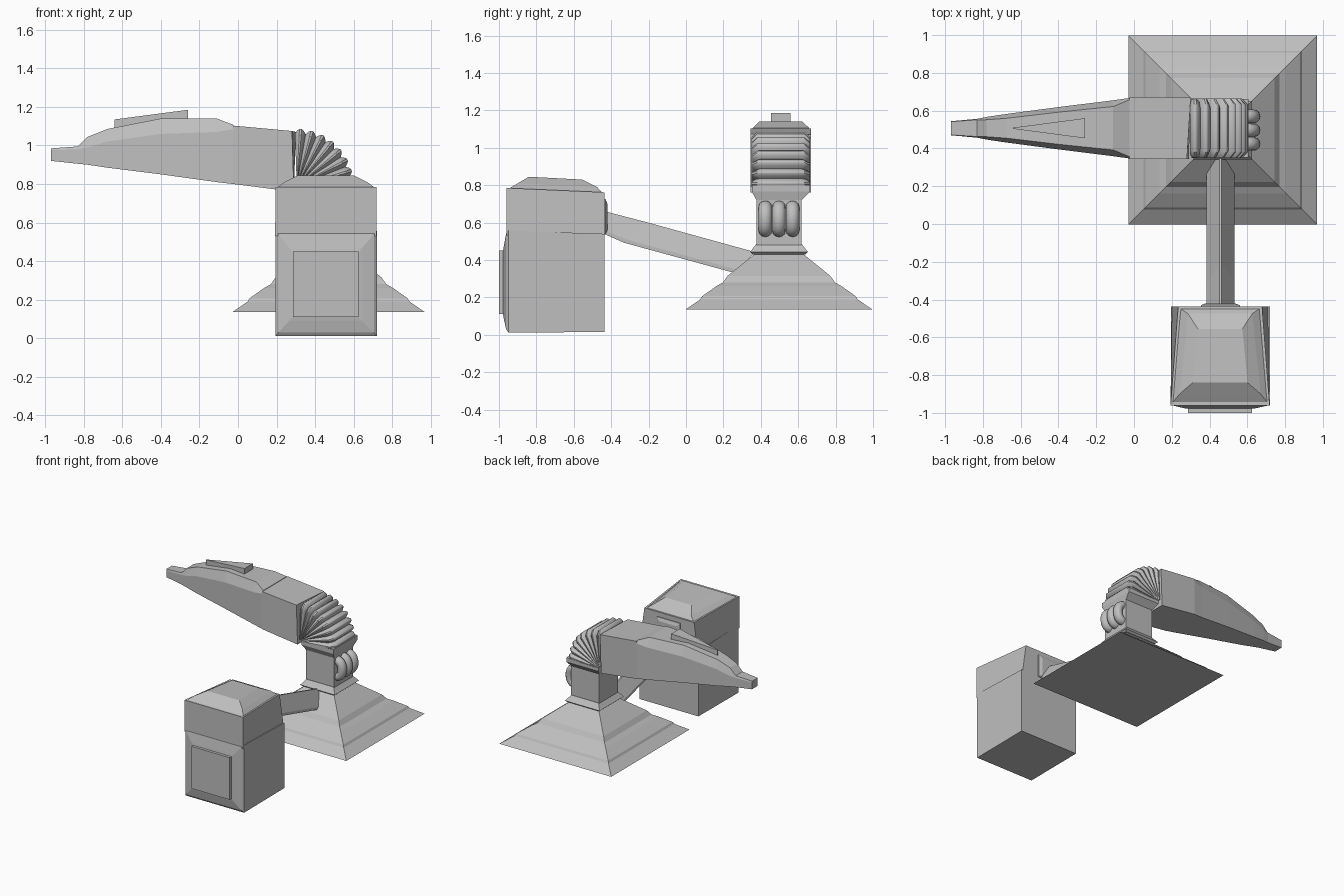
import bpy, bmesh, math
from math import sin, cos, pi

if "Cube" in bpy.data.objects:
    bpy.data.objects.remove(bpy.data.objects["Cube"])

grey = bpy.data.materials.new("plain grey")
grey.diffuse_color = (0.52, 0.52, 0.52, 1)
grey.use_nodes = True
grey.node_tree.nodes["Principled BSDF"].inputs["Base Color"].default_value = grey.diffuse_color


def loft(name, sections, smooth=None):
    """Skin a list of matching closed sections and cap both ends."""
    bm = bmesh.new()
    rings = [[bm.verts.new(p) for p in s] for s in sections]
    n = len(rings[0])
    for a, b in zip(rings, rings[1:]):
        for i in range(n):
            j = (i + 1) % n
            bm.faces.new((a[i], a[j], b[j], b[i]))
    bm.faces.new(rings[0])
    bm.faces.new(rings[-1])
    bmesh.ops.recalc_face_normals(bm, faces=bm.faces)
    mesh = bpy.data.meshes.new(name)
    bm.to_mesh(mesh)
    bm.free()
    mesh.materials.append(grey)
    ob = bpy.data.objects.new(name, mesh)
    bpy.context.collection.objects.link(ob)
    if smooth:
        bpy.ops.object.select_all(action='DESELECT')
        ob.select_set(True)
        bpy.context.view_layer.objects.active = ob
        bpy.ops.object.shade_smooth_by_angle(angle=math.radians(smooth))
    return ob


def rect_z(x0, x1, y0, y1, z):
    return [(x0, y0, z), (x1, y0, z), (x1, y1, z), (x0, y1, z)]


def rect_y(x0, x1, z0, z1, y):
    return [(x0, y, z0), (x1, y, z0), (x1, y, z1), (x0, y, z1)]


def square(cx, cy, h, z):
    return rect_z(cx - h, cx + h, cy - h, cy + h, z)


BX, BY = 0.47, 0.497   # base centre
CY = 0.507             # head centre line

# stepped pyramid base, collar and neck
base = [(0.5, .135), (.42, .19), (.41, .207), (.335, .26), (.30, .28),
        (.275, .315), (.12, .44)]
loft("pyramid_base", [square(BX, BY, h, z) for h, z in base])
collar = [(.14, .43), (.155, .443), (.145, .455), (.122, .485)]
loft("collar", [square(BX, BY, h, z) for h, z in collar])
loft("neck", [rect_z(BX - .125, BX + .125, BY - .12, BY + .12, .47),
              rect_z(BX - .125, BX + .125, BY - .12, BY + .12, .72),
              rect_z(.32, .605, CY - .155, CY + .155, .765),
              rect_z(.32, .605, CY - .155, CY + .155, .80)])

# three bent hoses on the back of the neck
for k in (-1, 0, 1):
    secs = []
    for i in range(13):
        t = pi * i / 12
        px = .57 + .065 * max(sin(t), 0) ** .6
        pz = .62 - .065 * cos(t)
        secs.append([(px + .034 * cos(a) * sin(t), BY + k * .073 + .036 * sin(a),
                      pz - .034 * cos(a) * cos(t))
                     for a in (2 * pi * j / 12 for j in range(12))])
    loft("neck_hose", secs, 50)

# bellows fanned around a pivot under the head
PX, PZ, RIBS, STEPS = .305, .79, 8, 5
secs = []
for i in range(RIBS * STEPS + 1):
    th = math.radians(-2 + 94 * i / (RIBS * STEPS))
    bulge = abs(sin(pi * i / STEPS))
    r, w = .272 + .025 * bulge, .138 + .02 * bulge
    prof = [(.015, -w), (r - .03, -w), (r, -w + .03),
            (r, w - .03), (r - .03, w), (.015, w)]
    secs.append([(PX + q * cos(th), CY + y, PZ + q * sin(th)) for q, y in prof])
loft("bellows", secs, 40)

# head block behind the snout
loft("head_block", [
    [(-.025, CY - .162, .80), (-.025, CY + .162, .80),
     (-.025, CY + .162, 1.103), (-.025, CY - .162, 1.103)],
    [(.29, CY - .162, .76), (.29, CY + .162, .76),
     (.30, CY + .162, 1.07), (.28, CY - .162, 1.075)]])

# tapering snout: x, half width, bottom, shoulder, top half width, top
snout = [(-.025, .16, .80, 1.085, .15, 1.107), (-.11, .148, .81, 1.07, .115, 1.14),
         (-.40, .112, .85, 1.06, .085, 1.14), (-.68, .075, .885, 1.02, .052, 1.085),
         (-.78, .06, .90, .99, .045, 1.045), (-.83, .05, .905, .98, .044, .995),
         (-.97, .037, .92, .975, .035, .985)]
loft("snout", [[(x, CY - w, b), (x, CY - w, s), (x, CY - tw, t),
                (x, CY + tw, t), (x, CY + w, s), (x, CY + w, b)]
               for x, w, b, s, tw, t in snout])

# wedge fin on the snout
fin = [(-.64, -.003, 1.135), (-.26, -.053, 1.185), (-.26, .053, 1.185), (-.64, .003, 1.135)]
loft("top_fin", [[(x, CY + y, z - d) for x, y, z in fin] for d in (0, .07)])

# ridged arm joining the base to the box
arm = [(-.44, .54, -.44, .662), (-.33, .492, -.21, .602), (.256, .332, .37, .442)]
AX = .458
loft("arm", [[(AX - .073, yb, zb), (AX + .073, yb, zb),
              (AX + .073, yb + .15 * (yt - yb), zb + .15 * (zt - zb)),
              (AX + .006, yt, zt), (AX - .006, yt, zt),
              (AX - .073, yb + .15 * (yt - yb), zb + .15 * (zt - zb))]
             for yb, zb, yt, zt in arm])
loft("arm_flange", [rect_y(.355, .56, .54, .725, -.45), rect_y(.355, .56, .54, .725, -.43),
                    rect_y(.38, .535, .56, .70, -.42)])

# lower box with stepped front panel
loft("lower_box", [rect_y(.195, .72, .015, .54, -.437), rect_y(.195, .72, .012, .557, -.95),
                   rect_y(.21, .705, .03, .54, -.962), rect_y(.265, .645, .09, .47, -.975),
                   rect_y(.285, .625, .11, .45, -.978), rect_y(.285, .625, .11, .45, -1.0)])


# upper box narrowing towards the back, with a sloped roof
def trapezoid(xf, xb, yf, yb, zf, zb):
    c = .456
    return [(c - xf, yf, zf), (c + xf, yf, zf), (c + xb, yb, zb), (c - xb, yb, zb)]


loft("upper_box", [trapezoid(.263, .255, -.96, -.437, .53, .53),
                   trapezoid(.262, .222, -.96, -.437, .785, .762)])
loft("box_roof", [trapezoid(.255, .215, -.95, -.445, .78, .757),
                  trapezoid(.215, .17, -.90, -.475, .81, .79),
                  trapezoid(.145, .118, -.84, -.555, .845, .83)])
